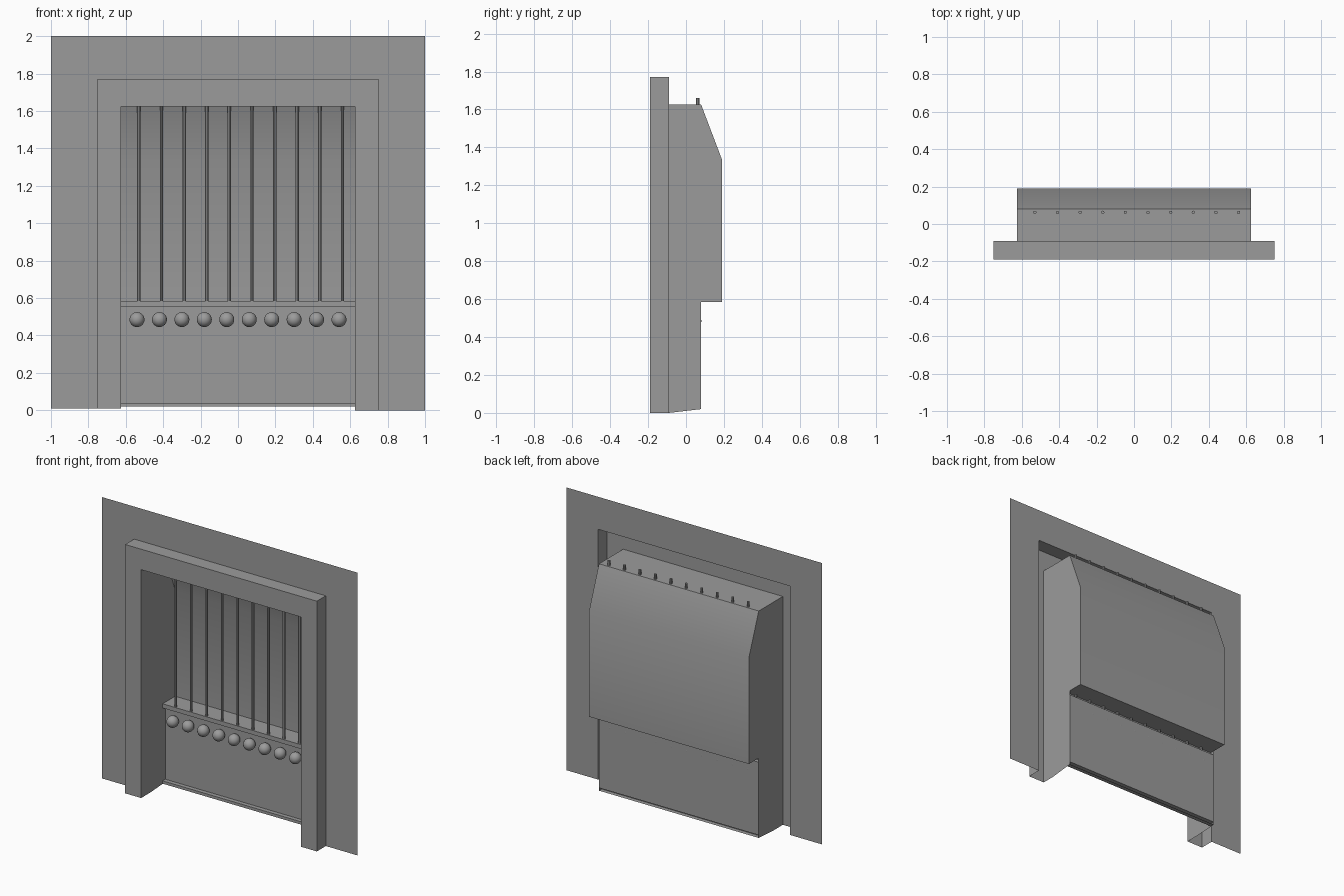
import bpy
import bmesh
from math import radians

cube = bpy.data.objects.get("Cube")
if cube:
    bpy.data.objects.remove(cube, do_unlink=True)

# One plain grey for everything
grey = bpy.data.materials.new("stone_grey")
grey.use_nodes = True
colour = (0.33, 0.33, 0.33, 1)
grey.diffuse_color = colour
grey.node_tree.nodes["Principled BSDF"].inputs["Base Color"].default_value = colour

FRONT, WALL, PANEL, LEDGE, BACK = -0.19, -0.09, 0.08, 0.05, 0.19
INNER, OUTER = 0.625, 0.75
CEILING, FRAME_TOP = 1.625, 1.77
SHELF = 0.585


def finish(obj, smooth=False):
    obj.data.materials.append(grey)
    if smooth:
        bpy.ops.object.select_all(action="DESELECT")
        obj.select_set(True)
        bpy.context.view_layer.objects.active = obj
        bpy.ops.object.shade_smooth_by_angle(angle=radians(30))
    return obj


def mesh_object(name, points, faces, smooth=False):
    mesh = bpy.data.meshes.new(name)
    mesh.from_pydata(points, [], faces)
    obj = bpy.data.objects.new(name, mesh)
    bpy.context.collection.objects.link(obj)
    return finish(obj, smooth)


def strip(name, a, b, smooth=False):
    """Sheet of quads between two matching paths."""
    n = len(a)
    faces = [(i, n + i, n + i + 1, i + 1) for i in range(n - 1)]
    return mesh_object(name, a + b, faces, smooth)


def arch(half, top, y):
    """Upside-down U path; the right foot sits a touch higher."""
    return [(-half, y, 0.01), (-half, y, top), (half, y, top), (half, y, 0)]


# Flat wall with a doorway, and the hollow frame standing in front of it
strip("wall", arch(1, 2, WALL), arch(OUTER, FRAME_TOP, WALL))
strip("frame_front", arch(OUTER, FRAME_TOP, FRONT), arch(INNER, CEILING, FRONT))
strip("frame_edge", arch(OUTER, FRAME_TOP, WALL), arch(OUTER, FRAME_TOP, FRONT))

# Bent sheet: bottom lip, lower panel, shelf, curved back and ceiling
profile = [(PANEL, 0.02), (LEDGE, 0.02), (LEDGE, 0.04), (PANEL, 0.04),
           (PANEL, 0.555), (LEDGE, 0.555), (LEDGE, SHELF), (BACK, SHELF),
           (BACK, 1.335), (PANEL, CEILING), (FRONT, CEILING)]
strip("alcove_back", [(-INNER, y, z) for y, z in profile],
      [(INNER, y, z) for y, z in profile], smooth=True)

# Alcove side walls, facing inward
for name, x, foot in (("right_side", -INNER, 0.01), ("left_side", INNER, 0)):
    outline = [(FRONT, foot), (WALL, foot), (PANEL, 0.02), (PANEL, SHELF),
               (BACK, SHELF), (BACK, 1.335), (PANEL, CEILING), (FRONT, CEILING)]
    order = list(range(len(outline)))
    if x > 0:
        order.reverse()
    mesh_object(name, [(x, y, z) for y, z in outline], [order])

# Row of thin bars and row of round knobs
for i in range(10):
    bpy.ops.mesh.primitive_cylinder_add(
        vertices=8, radius=0.009, depth=1.1,
        location=(-0.53 + 0.121 * i, 0.062, 1.11))
    bar = bpy.context.object
    bar.name = f"bar_{i + 1}"
    finish(bar, smooth=False)

    bpy.ops.mesh.primitive_uv_sphere_add(
        segments=20, ring_count=12, radius=0.04,
        location=(-0.54 + 0.12 * i, 0.041, 0.485))
    knob = bpy.context.object
    knob.name = f"knob_{i + 1}"
    finish(knob, smooth=True)
